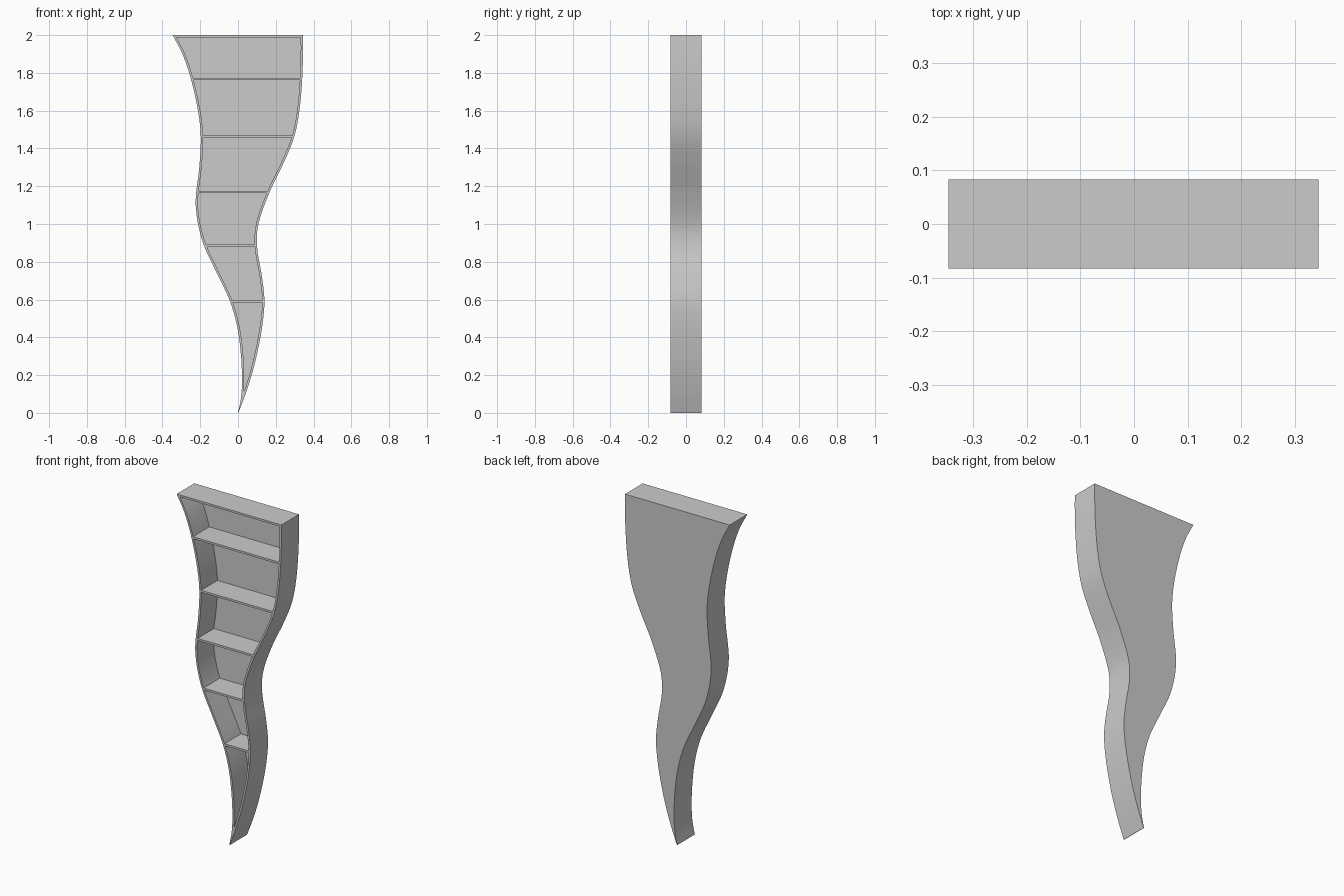
import bpy, bmesh, math

if "Cube" in bpy.data.objects:
    bpy.data.objects.remove(bpy.data.objects["Cube"])

H, T, D, BACK = 2.0, 0.012, 0.083, 0.012   # height, board thickness, half depth, back panel
N = 64

# Side profiles as (z, x)
LEFT = [(0, 0), (0.08, 0.016), (0.17, 0.021), (0.3, 0.016), (0.45, -0.003), (0.59, -0.042),
        (0.74, -0.112), (0.88, -0.178), (1.0, -0.212), (1.1, -0.224), (1.17, -0.221),
        (1.3, -0.205), (1.46, -0.197), (1.6, -0.212), (1.77, -0.25), (1.9, -0.294), (2.0, -0.346)]
RIGHT = [(0, 0.002), (0.1, 0.04), (0.2, 0.072), (0.3, 0.098), (0.45, 0.127), (0.59, 0.14),
         (0.72, 0.127), (0.88, 0.101), (1.0, 0.108), (1.17, 0.168), (1.32, 0.24),
         (1.46, 0.297), (1.6, 0.325), (1.77, 0.34), (1.9, 0.344), (2.0, 0.344)]


def curve(pts, z):
    """Smooth cubic through the profile points."""
    n = len(pts)
    i = max(j for j in range(n - 1) if pts[j][0] <= max(z, 0))

    def slope(j):
        a, b = pts[max(j - 1, 0)], pts[min(j + 1, n - 1)]
        return (b[1] - a[1]) / (b[0] - a[0])
    (z0, x0), (z1, x1) = pts[i], pts[i + 1]
    h = z1 - z0
    t = (z - z0) / h
    return ((2*t**3 - 3*t*t + 1) * x0 + (t**3 - 2*t*t + t) * h * slope(i)
            + (3*t*t - 2*t**3) * x1 + (t**3 - t*t) * h * slope(i + 1))


def inner(pts, z, sign):
    """Inner face of a side board, offset by its thickness."""
    e = 0.005
    a, b = max(z - e, 0), min(z + e, H)
    s = (curve(pts, b) - curve(pts, a)) / (b - a)
    return curve(pts, z) + sign * T * math.sqrt(1 + s * s)


def finish(bm, name):
    bmesh.ops.recalc_face_normals(bm, faces=bm.faces)
    me = bpy.data.meshes.new(name)
    bm.to_mesh(me)
    bm.free()
    ob = bpy.data.objects.new(name, me)
    bpy.context.collection.objects.link(ob)
    bpy.ops.object.select_all(action='DESELECT')
    ob.select_set(True)
    bpy.context.view_layer.objects.active = ob
    bpy.ops.object.shade_smooth_by_angle(angle=math.radians(30))
    return ob


# Lowest point of the cavity, where the two inner faces meet
tip = 0.03
while inner(LEFT, tip, 1) < inner(RIGHT, tip, -1) - 0.001 or tip < 0.05:
    if tip >= 0.05:
        break
    tip += 0.002
while inner(LEFT, tip, 1) > inner(RIGHT, tip, -1) - 0.001:
    tip += 0.002

# Outer and inner outlines, up the left side and down the right
S = [i / N for i in range(N + 1)]
inz = [H * s + tip * (1 - s)**3 - T * s**3 for s in S]
outer_loop = [(curve(LEFT, H * s), H * s) for s in S] + [(curve(RIGHT, H * s), H * s) for s in S[::-1]]
inner_loop = [(inner(LEFT, z, 1), z) for z in inz] + [(inner(RIGHT, z, -1), z) for z in inz[::-1]]

# Cabinet shell: outer wall, front rim, inner wall, back panel
bm = bmesh.new()
rings = [[bm.verts.new((x, y, z)) for x, z in loop] for loop, y in
         ((outer_loop, D), (outer_loop, -D), (inner_loop, -D), (inner_loop, D - BACK))]
for a, b in zip(rings, rings[1:]):
    for i in range(len(a)):
        j = (i + 1) % len(a)
        bm.faces.new((a[i], a[j], b[j], b[i]))
for ring in (rings[0], rings[-1]):     # back panel, outside and inside, as strips
    for i in range(N):
        k = len(ring) - 1 - i
        bm.faces.new((ring[i], ring[i + 1], ring[k - 1], ring[k]))
finish(bm, "cabinet_shell")

# Shelves fitted between the curved sides
for n, z in enumerate((0.59, 0.885, 1.17, 1.463, 1.768), 1):
    bm = bmesh.new()
    low, high = [[bm.verts.new((inner(p, zz, s), y, zz)) for p, s, y in
                  ((LEFT, 1, -D), (RIGHT, -1, -D), (RIGHT, -1, D - BACK), (LEFT, 1, D - BACK))]
                 for zz in (z - T / 2, z + T / 2)]
    bm.faces.new(low)
    bm.faces.new(high)
    for i in range(4):
        j = (i + 1) % 4
        bm.faces.new((low[i], low[j], high[j], high[i]))
    finish(bm, f"shelf_{n}")
